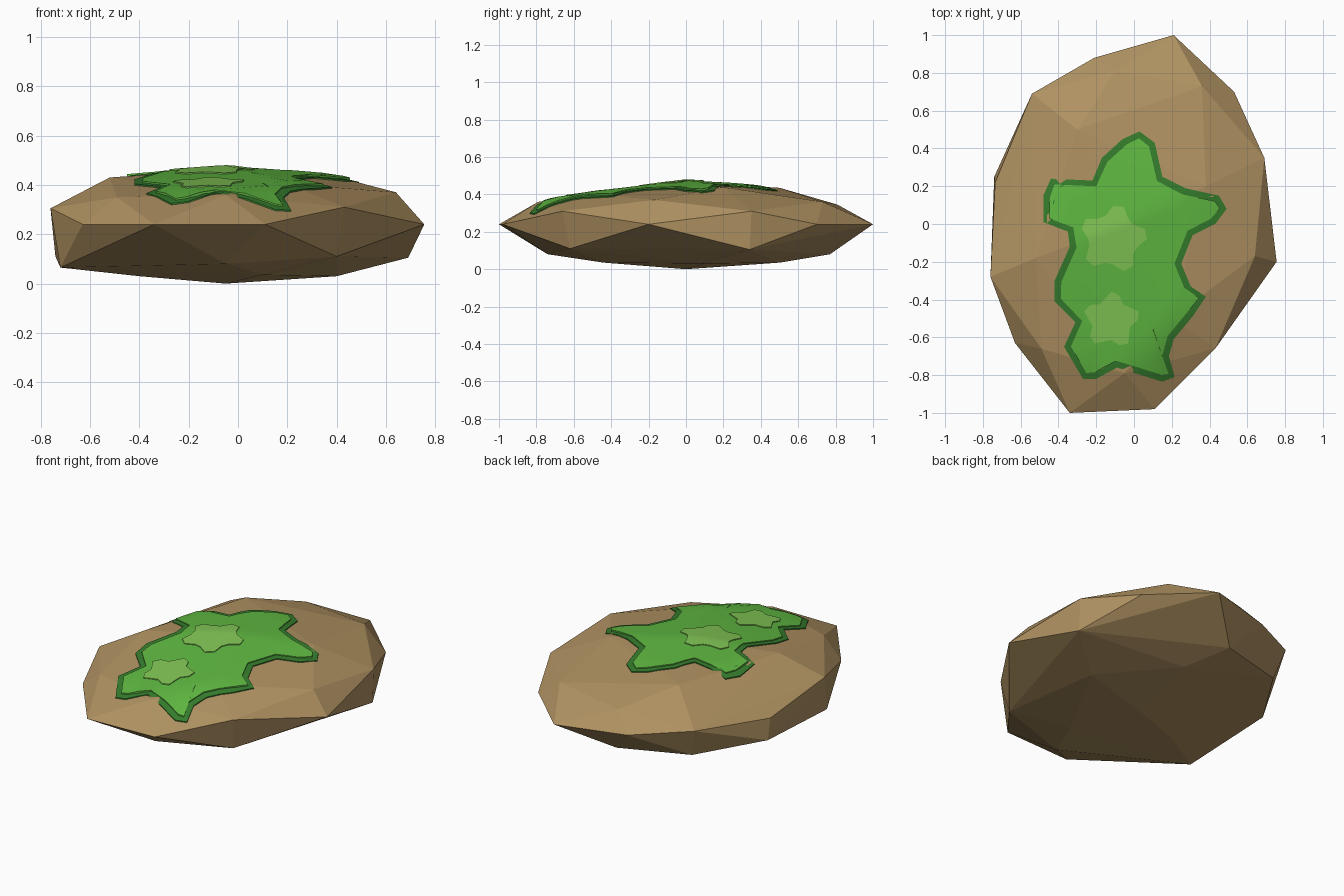
import bpy, bmesh, math
from mathutils import Vector
from mathutils.bvhtree import BVHTree

if "Cube" in bpy.data.objects:
    bpy.data.objects.remove(bpy.data.objects["Cube"])


def material(name, rgb):
    m = bpy.data.materials.new(name)
    m.diffuse_color = (*rgb, 1)
    m.use_nodes = True
    m.node_tree.nodes["Principled BSDF"].inputs["Base Color"].default_value = m.diffuse_color
    return m


def finish(bm, name, mat, smooth=False):
    bmesh.ops.recalc_face_normals(bm, faces=bm.faces)
    me = bpy.data.meshes.new(name)
    bm.to_mesh(me)
    ob = bpy.data.objects.new(name, me)
    bpy.context.collection.objects.link(ob)
    me.materials.append(mat)
    for p in me.polygons:
        p.use_smooth = smooth
    return ob


# Faceted boulder: hull of a few rough rings
belt = [(.21, 1, .24), (.53, .7, .24), (.69, .35, .31), (.755, -.2, .24), (.43, -.66, .31),
        (.11, -.98, .24), (-.34, -1, .24), (-.63, -.63, .24), (-.76, -.28, .305),
        (-.735, .22, .235), (-.54, .69, .28), (-.21, .88, .24)]
upper = [(.36, .73, .36), (-.1, .81, .345), (.64, -.17, .37), (-.05, -.79, .36),
         (-.49, -.66, .35), (-.52, -.18, .43), (-.3, .5, .435), (.38, .2, .438),
         (.2, -.5, .405), (-.05, 0, .464)]
lower = [(-.06, .77, .08), (.69, .34, .105), (.4, -.62, .11), (-.05, -.74, .08),
         (-.72, -.36, .065), (-.74, .25, .11), (-.49, .64, .1),
         (.4, .1, .03), (.1, -.44, .035), (-.4, -.15, .03), (.05, .5, .035), (-.05, 0, 0)]
bm = bmesh.new()
for p in belt + upper + lower:
    bm.verts.new(p)
bmesh.ops.convex_hull(bm, input=bm.verts)
loose = [v for v in bm.verts if not v.link_faces]
bmesh.ops.delete(bm, geom=loose, context='VERTS')
tree = BVHTree.FromBMesh(bm)
finish(bm, "rock", material("rock_brown", (.43, .285, .12)))


def ground(x, y):
    hit = tree.ray_cast(Vector((x, y, 2)), Vector((0, 0, -1)))[0]
    return hit.z if hit else .24


def drape(name, outline, centre, lift, mat, rings=8):
    """Cover the rock with a thin sheet in the given outline, with a skirt at its rim."""
    bm = bmesh.new()
    c = Vector(centre)
    pts = []
    for a, b in zip(outline, outline[1:] + outline[:1]):
        pts += [a, (a + b) / 2]
    n = len(pts)

    def put(p, h):
        return bm.verts.new((p.x, p.y, ground(p.x, p.y) + h))
    hub = put(c, lift)
    rows = [[put(c.lerp(p, k / rings), lift) for p in pts] for k in range(1, rings + 1)]
    rows.append([put(p, -.004) for p in pts])
    for i in range(n):
        j = (i + 1) % n
        bm.faces.new((hub, rows[0][i], rows[0][j]))
        for r, s in zip(rows, rows[1:]):
            bm.faces.new((r[i], s[i], s[j], r[j]))
    ob = finish(bm, name, mat, True)
    bpy.context.view_layer.objects.active = ob
    ob.select_set(True)
    bpy.ops.object.shade_smooth_by_angle(angle=math.radians(40))
    ob.select_set(False)


def inset(pts, d):
    """Move a clockwise outline inwards."""
    out = []
    for i, p in enumerate(pts):
        t = (p - pts[i - 1]).normalized() + (pts[(i + 1) % len(pts)] - p).normalized()
        t.normalize()
        out.append(p + Vector((t.y, -t.x)) * d)
    return out


def blob(centre, radius, wave, turn):
    """Five-lobed patch."""
    res = []
    for i in range(20):
        a = math.tau * i / 20
        r = radius + wave * math.cos(5 * (a - turn))
        res.append(Vector((centre[0] + r * math.cos(a), centre[1] + r * math.sin(a))))
    return res


# Moss: dark rim, brighter top, two pale patches
rim = [Vector(p) for p in (
    (-.44, .24), (-.22, .23), (-.17, .35), (-.06, .45), (.03, .49), (.11, .43), (.15, .25),
    (.27, .19), (.45, .15), (.49, .08), (.43, 0), (.31, -.06), (.25, -.21), (.3, -.33),
    (.38, -.385), (.31, -.49), (.21, -.61), (.185, -.7), (.215, -.81), (.15, -.835),
    (-.09, -.76), (-.2, -.82), (-.27, -.82), (-.37, -.65), (-.31, -.52),
    (-.42, -.41), (-.42, -.3), (-.34, -.12), (-.35, -.04), (-.48, .01), (-.48, .15))]
mid = (-.05, -.12)
drape("moss_rim", rim, mid, .006, material("moss_dark", (.036, .205, .026)))
drape("moss_top", inset(rim, .036), mid, .012, material("moss_green", (.115, .48, .053)))
pale = material("moss_pale", (.22, .56, .09))
drape("moss_patch_large", blob((-.11, -.08), .155, .032, math.radians(80)), (-.11, -.08), .017, pale, 5)
drape("moss_patch_small", blob((-.12, -.51), .128, .026, math.radians(85)), (-.12, -.51), .017, pale, 5)
